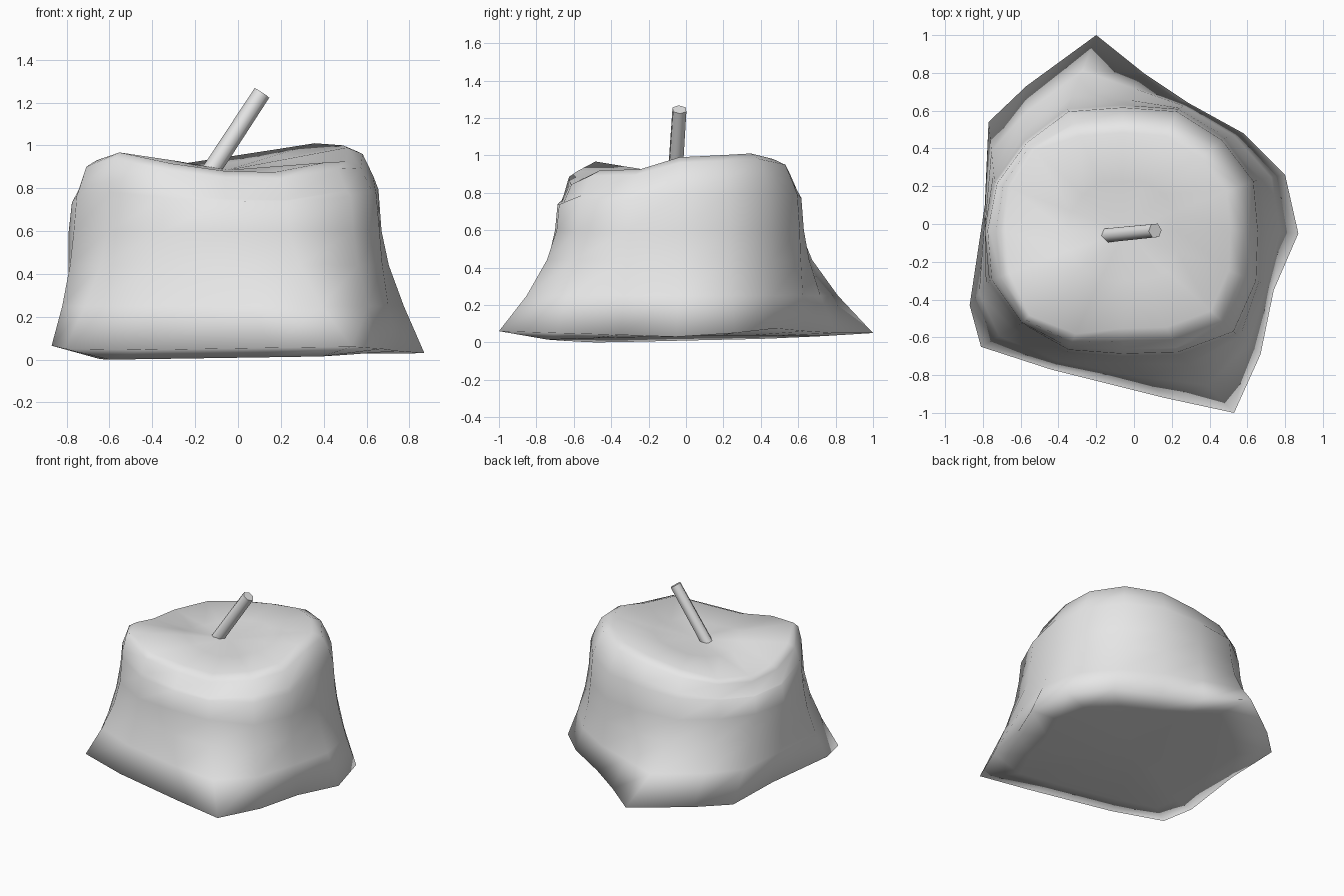
import bpy, bmesh, math
from mathutils import Vector

cube = bpy.data.objects.get("Cube")
if cube:
    bpy.data.objects.remove(cube, do_unlink=True)

grey = bpy.data.materials.new("light_grey")
grey.use_nodes = True
grey.diffuse_color = (0.8, 0.8, 0.8, 1)
grey.node_tree.nodes["Principled BSDF"].inputs["Base Color"].default_value = (0.8, 0.8, 0.8, 1)

SIDES = 16

# Flared foot: irregular outline, counter-clockwise from the left side
foot = [(.87, -.05, .03), (.80, .26, .05), (.58, .48, .075), (.29, .64, .06),
        (.05, .80, .05), (-.20, 1.0, .05), (-.57, .73, .05), (-.77, .54, .05),
        (-.79, .10, .055), (-.87, -.43, .065), (-.81, -.65, .05), (-.44, -.77, .045),
        (.16, -.92, .055), (.53, -1.0, .06), (.67, -.69, .05), (.74, -.35, .04)]
foot = [Vector(p) for p in foot]

# Wavy height of the top rim, its reach towards the wall, and the uneven wall corners
rim = [.99, 1.0, 1.01, .98, .945, .91, .875, .855, .865, .93, .967, .915, .88, .875, .92, .925]
reach = {6: .9, 7: .88, 8: .85, 9: .85, 10: .9, 11: .85}
corner = {2: .95, 6: .92, 7: .96, 10: .97, 13: 1.02, 14: 1.06, 15: 1.02}


def wall(i, scale, z):
    """Point on the uneven rounded-square wall of the body."""
    a = math.tau * i / SIDES
    c, s = math.cos(a), math.sin(a)
    r = scale * corner.get(i, 1) / (abs(c) ** 2.7 + abs(s) ** 2.7) ** (1 / 2.7)
    return Vector((-.06 + .73 * c * r, -.035 + .665 * s * r, z))


def body_rings():
    idx = range(SIDES)
    # underside, lowest at one corner
    yield [Vector((p.x * .74, p.y * .74, 0 if i == 10 else .022 + .015 * (p.x + p.y)))
           for i, p in enumerate(foot)]
    yield foot
    # flare blending into the upright wall
    for z, blend in ((.25, .52), (.44, .17), (.6, 0)):
        yield [wall(i, 1, z).lerp(Vector((foot[i].x, foot[i].y, z)), blend) for i in idx]
    # shoulder rounding over to the rim
    yield [wall(i, .98, .6 + (rim[i] - .6) * .5) for i in idx]
    for blend, drop in ((.75, .13), (.45, .03), (0, 0)):
        yield [wall(i, reach.get(i, .78) * (1 - blend) + blend, rim[i] - drop) for i in idx]
    # dished top
    yield [wall(i, .4, .885 + (rim[i] - .885) * .5) for i in idx]


def finish(name, bm):
    bmesh.ops.recalc_face_normals(bm, faces=bm.faces)
    mesh = bpy.data.meshes.new(name)
    bm.to_mesh(mesh)
    bm.free()
    mesh.materials.append(grey)
    obj = bpy.data.objects.new(name, mesh)
    bpy.context.collection.objects.link(obj)
    return obj


# Body: loft the rings and close both ends with fans
bm = bmesh.new()
rings = [[bm.verts.new(p) for p in ring] for ring in body_rings()]
for low, high in zip(rings, rings[1:]):
    for i in range(SIDES):
        j = (i + 1) % SIDES
        bm.faces.new((low[i], low[j], high[j], high[i]))
for ring, z in ((rings[0], .02), (rings[-1], .885)):
    hub = bm.verts.new((-.05, -.04, z))
    for i in range(SIDES):
        bm.faces.new((ring[i], ring[(i + 1) % SIDES], hub))
for face in bm.faces:
    face.smooth = True
finish("body", bm)

# Stem: leaning six-sided rod
start, end = Vector((-.14, -.06, .86)), Vector((.112, -.035, 1.245))
bm = bmesh.new()
bmesh.ops.create_cone(bm, cap_ends=True, segments=6, radius1=.043, radius2=.041,
                      depth=(end - start).length)
for face in bm.faces:
    face.smooth = len(face.verts) == 4
for edge in bm.edges:
    edge.smooth = all(len(f.verts) == 4 for f in edge.link_faces)
stem = finish("stem", bm)
stem.location = (start + end) / 2
stem.rotation_euler = (end - start).to_track_quat('Z', 'Y').to_euler()
